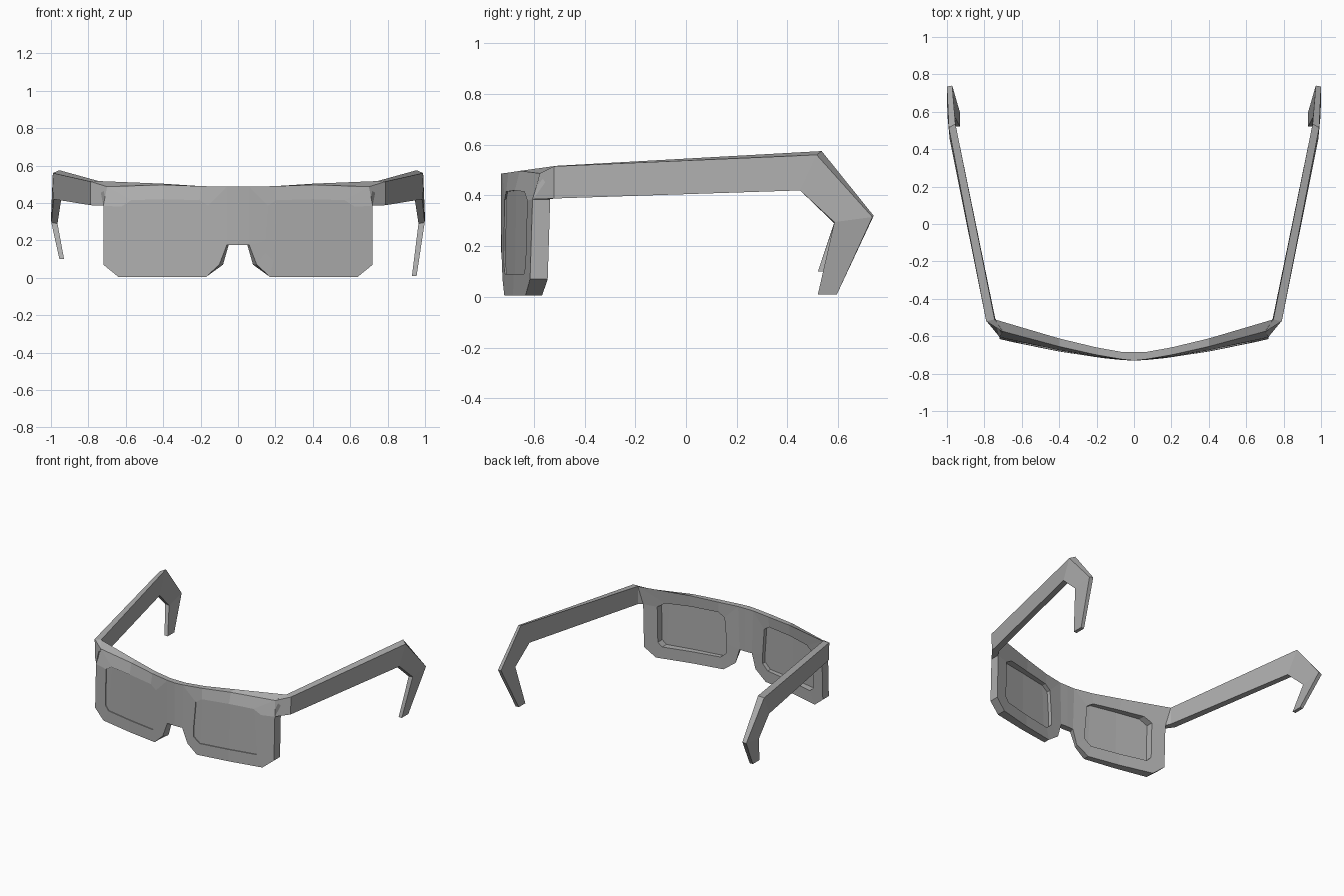
import bpy, bmesh

cube = bpy.data.objects.get("Cube")
if cube:
    bpy.data.objects.remove(cube)

grey = bpy.data.materials.new("plain grey")
grey.use_nodes = True
GREY = (0.42, 0.42, 0.42, 1)
grey.diffuse_color = GREY
grey.node_tree.nodes["Principled BSDF"].inputs["Base Color"].default_value = GREY


def make_object(name, bm, mirror=False):
    bmesh.ops.remove_doubles(bm, verts=bm.verts, dist=0.0005)
    bmesh.ops.recalc_face_normals(bm, faces=bm.faces)
    mesh = bpy.data.meshes.new(name)
    bm.to_mesh(mesh)
    bm.free()
    mesh.materials.append(grey)
    obj = bpy.data.objects.new(name, mesh)
    bpy.context.collection.objects.link(obj)
    if mirror:
        mod = obj.modifiers.new("Mirror", "MIRROR")
        mod.use_clip = True
    return obj


def interp(x, table):
    for (x0, y0), (x1, y1) in zip(table, table[1:]):
        if x <= x1:
            return y0 + (y1 - y0) * (x - x0) / (x1 - x0)
    return table[-1][1]


# Curved front and back surfaces of the frame
FRONT = [(0, -.73), (.06, -.727), (.2, -.71), (.4, -.675), (.72, -.605)]
BACK = [(0, -.685), (.06, -.685), (.2, -.66), (.4, -.612), (.745, -.51)]


def front(x, z):
    if z > .45:
        return interp(x, FRONT) + .05 * x
    return interp(x, FRONT) - .043 * x * max(0, .39 - z)


def back(x, z):
    if z > .45:
        return interp(x, BACK)
    return interp(x, BACK) - .025 * x - .043 * x * max(0, .39 - z)


# Half outline of the frame and the matching lens opening
outer = [(.06, .487), (.2, .49), (.4, .497), (.70, .487), (.72, .385), (.72, .07),
         (.64, .005), (.4, .005), (.17, .005), (.10, .07), (.06, .175)]
inner = [(.16, .385), (.205, .415), (.4, .42), (.57, .415), (.625, .38), (.625, .12),
         (.595, .09), (.4, .09), (.19, .09), (.145, .13), (.145, .2)]
outer_back = list(outer)
outer_back[3] = (.745, .517)
outer_back[2] = (.4, .503)
outer_back[9], outer_back[10] = (.08, .07), (.05, .175)
n = len(outer)

# Frame front
bm = bmesh.new()


def loop(points, depth):
    return [bm.verts.new((x, depth(x, z), z)) for x, z in points]


of, nf = loop(outer, front), loop(inner, front)
ob, nb = loop(outer_back, back), loop(inner, back)
for i in range(n):
    j = (i + 1) % n
    bm.faces.new((of[i], of[j], nf[j], nf[i]))
    bm.faces.new((ob[j], ob[i], nb[i], nb[j]))
    bm.faces.new((nf[i], nf[j], nb[j], nb[i]))
    if j:
        bm.faces.new((of[j], of[i], ob[i], ob[j]))
# Nose bridge up to the mirror plane
mid = [(0, .487), (0, .175)]
mf, mb = loop(mid, front), loop(mid, back)
bm.faces.new((mf[0], of[0], of[-1], mf[1]))
bm.faces.new((mb[0], mb[1], ob[-1], ob[0]))
bm.faces.new((mf[0], mb[0], ob[0], of[0]))
bm.faces.new((mf[1], of[-1], ob[-1], mb[1]))
make_object("frame_front", bm, mirror=True)

# Lenses: thin plates set just behind the front surface
for side, name in ((1, "left_lens"), (-1, "right_lens")):
    bm = bmesh.new()
    layers = [[bm.verts.new((side * x, front(x, z) + d, z)) for x, z in inner]
              for d in (.006, .014)]
    for a in layers:
        # Strips between the upper and lower edges keep the plate curved
        for quad in ((0, 1, 8, 9), (1, 2, 7, 8), (2, 3, 6, 7), (3, 4, 5, 6), (0, 9, 10)):
            bm.faces.new([a[k] for k in quad])
    make_object(name, bm)


# Temple arms: sections run outer top, outer bottom, inner bottom, inner top
def arm(name, side, tip):
    sections = [
        [(.70, -.577, .487), (.72, -.603, .385), (.72, -.537, .385), (.745, -.51, .517)],
        [(.79, -.52, .515), (.788, -.52, .388), (.742, -.505, .39), (.745, -.51, .517)],
        [(.99, .515, .56), (.985, .45, .42), (.945, .45, .42), (.955, .535, .575)],
        [(1, .735, .315), (.998, .585, .295), (.965, .585, .29), (.972, .74, .32)],
        [(.955, .595, tip), (.955, .52, tip), (.93, .52, tip), (.93, .595, tip)],
    ]
    bm = bmesh.new()
    rings = [[bm.verts.new((side * x, y, z)) for x, y, z in s] for s in sections]
    for a, b in zip(rings, rings[1:]):
        for i in range(4):
            j = (i + 1) % 4
            bm.faces.new((a[i], a[j], b[j], b[i]))
    bm.faces.new(rings[0])
    bm.faces.new(rings[-1])
    make_object(name, bm)


arm("left_arm", 1, .01)
arm("right_arm", -1, .10)
